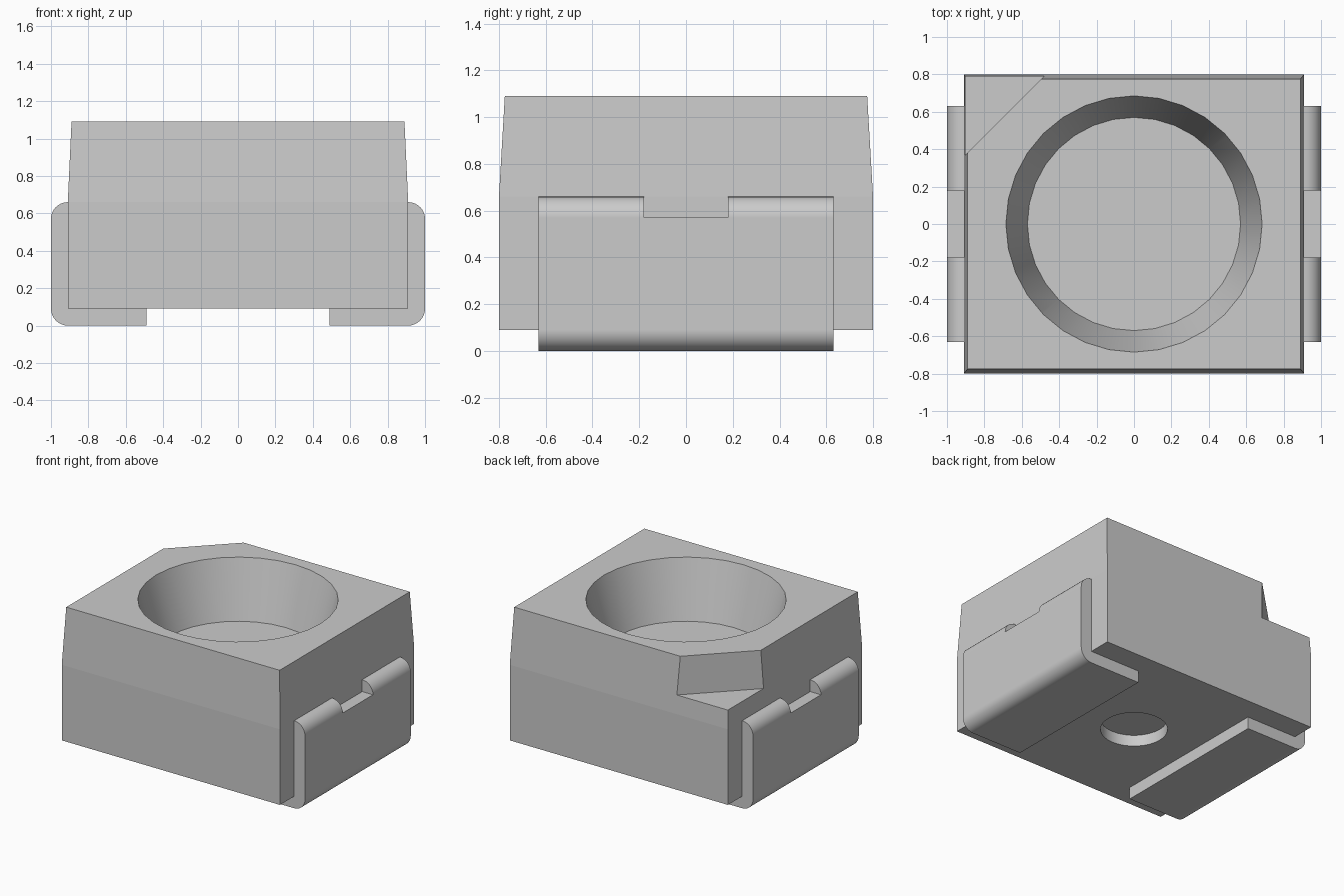
import bpy, bmesh, math

if "Cube" in bpy.data.objects:
    bpy.data.objects.remove(bpy.data.objects["Cube"], do_unlink=True)

grey = bpy.data.materials.new("light_grey")
grey.use_nodes = True
grey.diffuse_color = (0.6, 0.6, 0.6, 1)
grey.node_tree.nodes["Principled BSDF"].inputs["Base Color"].default_value = (0.6, 0.6, 0.6, 1)


def add_loft(name, rings, smooth_sides=False):
    """Closed solid skinned through matching rings of 3D points."""
    bm = bmesh.new()
    loops = [[bm.verts.new(p) for p in ring] for ring in rings]
    n = len(loops[0])
    for a, b in zip(loops, loops[1:]):
        for i in range(n):
            j = (i + 1) % n
            bm.faces.new((a[i], a[j], b[j], b[i])).smooth = smooth_sides
    bm.faces.new(loops[0][::-1])
    bm.faces.new(loops[-1])
    bmesh.ops.recalc_face_normals(bm, faces=bm.faces)
    mesh = bpy.data.meshes.new(name)
    bm.to_mesh(mesh)
    bm.free()
    mesh.materials.append(grey)
    obj = bpy.data.objects.new(name, mesh)
    bpy.context.collection.objects.link(obj)
    return obj


def rect(hx, hy, z):
    return [(-hx, -hy, z), (hx, -hy, z), (hx, hy, z), (-hx, hy, z)]


def circle(r, z, n=32):
    return [(r * math.cos(2 * math.pi * i / n), r * math.sin(2 * math.pi * i / n), z)
            for i in range(n)]


def activate(obj):
    bpy.ops.object.select_all(action='DESELECT')
    obj.select_set(True)
    bpy.context.view_layer.objects.active = obj


def cut(obj, cutter):
    """Subtract the cutter from the object and discard it."""
    mod = obj.modifiers.new("cut", 'BOOLEAN')
    mod.operation = 'DIFFERENCE'
    mod.solver = 'EXACT'
    mod.object = cutter
    activate(obj)
    bpy.ops.object.modifier_apply(modifier=mod.name)
    bpy.data.objects.remove(cutter, do_unlink=True)


# Housing: straight lower block with a slightly tapered upper half
housing = add_loft("housing", [rect(0.91, 0.80, 0.09), rect(0.91, 0.80, 0.66),
                               rect(0.89, 0.775, 1.09)])

# Conical cavity in the top, continued a little past the rim
slope = (0.685 - 0.57) / 0.43
cut(housing, add_loft("cavity_cutter", [circle(0.57, 0.66),
                                        circle(0.685 + slope * 0.1, 1.19)], True))

# Shallow round recess in the underside
cut(housing, add_loft("recess_cutter", [circle(0.23, -0.1), circle(0.23, 0.175)], True))

# Triangular corner notch that marks polarity
corner = [(-1.11, 0.16), (-0.27, 1.0), (-1.11, 1.0)]
cut(housing, add_loft("corner_cutter", [[(x, y, z) for x, y in corner]
                                        for z in (0.80, 1.3)]))

# Contact: L-shaped strip with rounded outer bends, folded under the housing
R = 0.09


def arc(cx, cz, start):
    return [(cx + R * math.cos(math.radians(start + 90 * i / 8)),
             cz + R * math.sin(math.radians(start + 90 * i / 8))) for i in range(9)]


profile = ([(0.49, 0.09), (0.49, 0.0)] + arc(1 - R, R, 270)
           + arc(1 - R, 0.66 - R, 0) + [(0.91, 0.09)])
# The upper bend ends on the housing wall at x = 0.91
contacts = add_loft("contacts", [[(x, y, z) for x, z in profile] for y in (-0.63, 0.63)])

# Gap in the upper bend
cut(contacts, add_loft("gap_cutter", [[(x, y, z) for x, y in
    ((0.8, -0.18), (1.1, -0.18), (1.1, 0.18), (0.8, 0.18))] for z in (0.57, 0.8)]))

activate(contacts)
bpy.ops.object.shade_smooth_by_angle(angle=math.radians(30))
mirror = contacts.modifiers.new("mirror", 'MIRROR')
mirror.use_axis = (True, False, False)
mirror.use_mirror_merge = False
normals = contacts.modifiers.new("weighted_normals", 'WEIGHTED_NORMAL')
normals.keep_sharp = True
